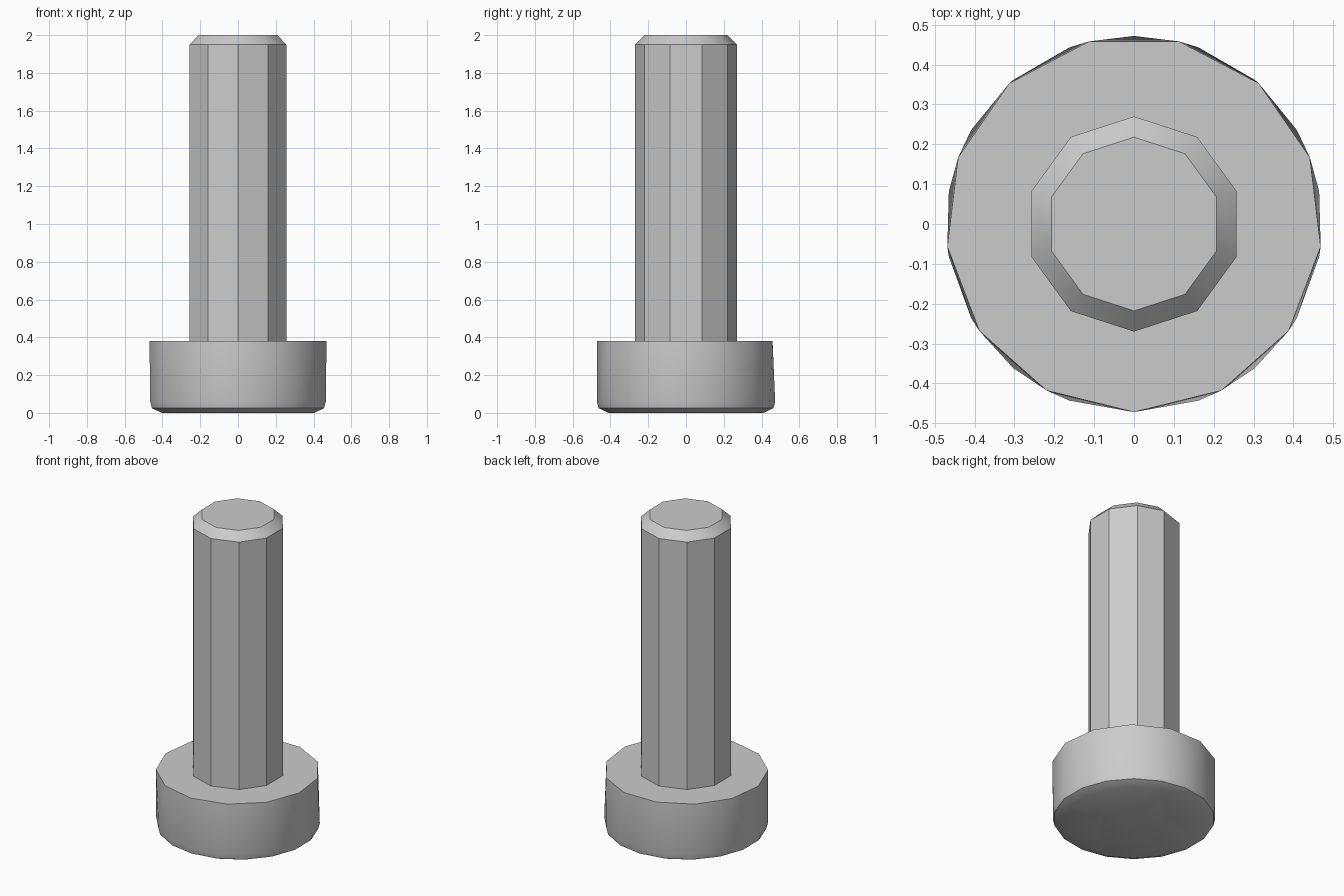
import bpy
import bmesh
from math import cos, sin, pi, radians

if "Cube" in bpy.data.objects:
    bpy.data.objects.remove(bpy.data.objects["Cube"], do_unlink=True)

steel = bpy.data.materials.new("grey steel")
steel.use_nodes = True
grey = (0.6, 0.6, 0.6, 1)
steel.diffuse_color = grey
steel.node_tree.nodes["Principled BSDF"].inputs["Base Color"].default_value = grey


def ring(bm, sides, radius, z, start=-pi / 2):
    """Closed loop of edges, first corner at the start angle."""
    verts = [bm.verts.new((radius * cos(start + 2 * pi * i / sides),
                           radius * sin(start + 2 * pi * i / sides), z))
             for i in range(sides)]
    edges = [bm.edges.new((verts[i - 1], verts[i])) for i in range(sides)]
    return verts, edges


def loft(name, rings, cap_first=True):
    """Skin a stack of rings, each (sides, radius, z, start angle)."""
    bm = bmesh.new()
    loops = [ring(bm, *r) for r in rings]
    for (_, a), (_, b) in zip(loops, loops[1:]):
        bmesh.ops.bridge_loops(bm, edges=a + b)
    if cap_first:
        bm.faces.new(loops[0][0])
    bm.faces.new(loops[-1][0])
    bmesh.ops.recalc_face_normals(bm, faces=bm.faces)
    mesh = bpy.data.meshes.new(name)
    bm.to_mesh(mesh)
    bm.free()
    mesh.materials.append(steel)
    obj = bpy.data.objects.new(name, mesh)
    bpy.context.collection.objects.link(obj)
    bpy.ops.object.select_all(action='DESELECT')
    obj.select_set(True)
    bpy.context.view_layer.objects.active = obj
    bpy.ops.object.shade_smooth_by_angle(angle=radians(30))
    return obj


# Head: coarse upper rim, finer rounded lower rim, hexagonal socket
loft("head", [
    (13, 0.472, 0.38),
    (18, 0.472, 0.06),
    (18, 0.463, 0.025),
    (18, 0.41, 0),
    (6, 0.231, 0, 0),
    (6, 0.231, 0.21, 0),
])

# Shaft with a chamfered tip
loft("shaft", [
    (10, 0.27, 0.38),
    (10, 0.27, 1.95),
    (10, 0.218, 2),
], cap_first=False)
